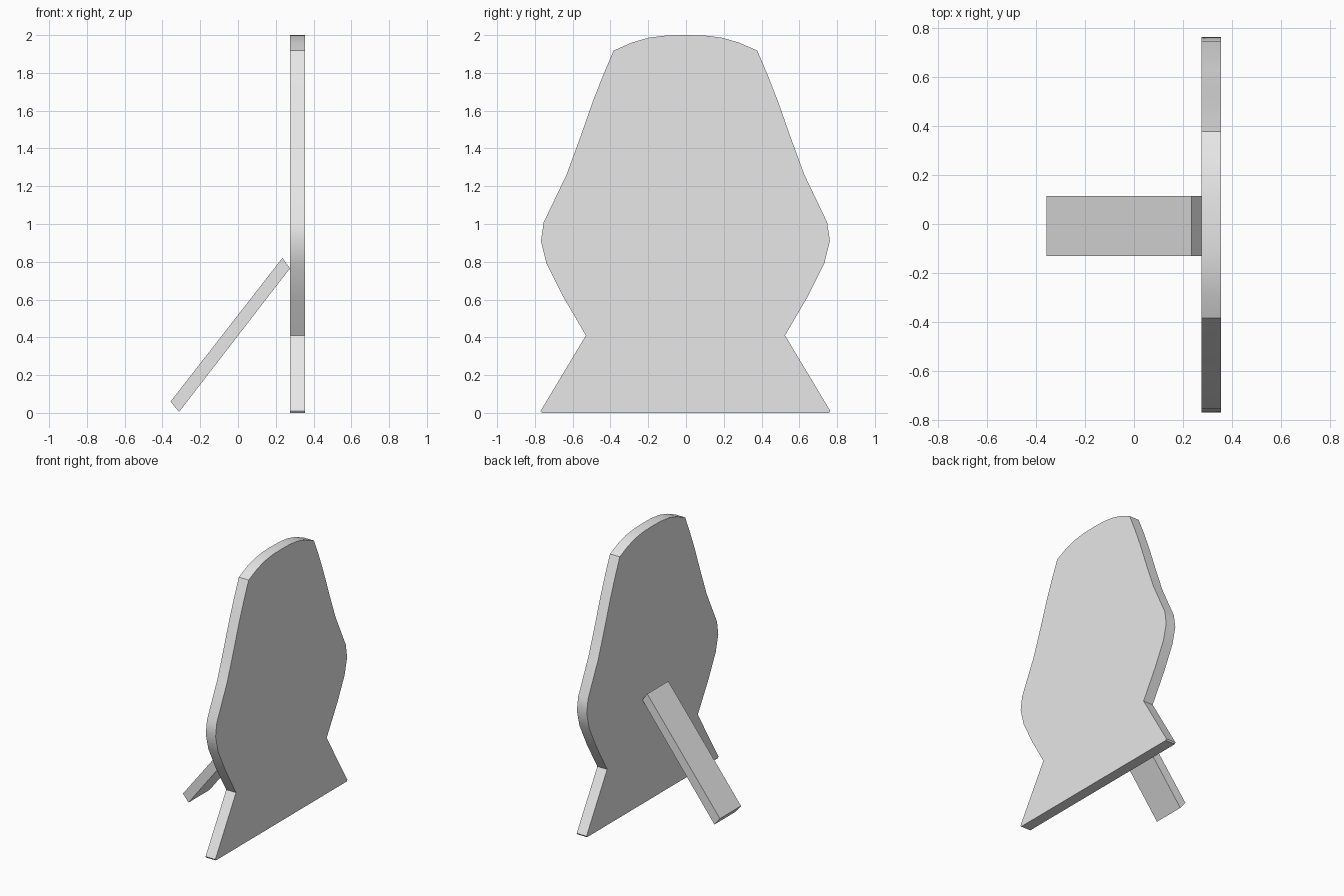
import bpy
import bmesh
import math

if "Cube" in bpy.data.objects:
    bpy.data.objects.remove(bpy.data.objects["Cube"], do_unlink=True)

# One plain grey for the whole stand
grey = bpy.data.materials.new("light_grey")
grey.use_nodes = True
colour = (0.8, 0.8, 0.8, 1)
grey.diffuse_color = colour
grey.node_tree.nodes["Principled BSDF"].inputs["Base Color"].default_value = colour


def extrude_outline(name, points, depth):
    """Fill a closed outline and push it out along the depth vector."""
    bm = bmesh.new()
    face = bm.faces.new([bm.verts.new(p) for p in points])
    moved = bmesh.ops.extrude_face_region(bm, geom=[face], use_keep_orig=True)
    verts = [g for g in moved["geom"] if isinstance(g, bmesh.types.BMVert)]
    bmesh.ops.translate(bm, verts=verts, vec=depth)
    bmesh.ops.recalc_face_normals(bm, faces=bm.faces)
    mesh = bpy.data.meshes.new(name)
    bm.to_mesh(mesh)
    bm.free()
    mesh.materials.append(grey)
    obj = bpy.data.objects.new(name, mesh)
    bpy.context.collection.objects.link(obj)
    return obj


# Panel: half outline (half width, height) from the foot to the crown, mirrored
half = [(0.76, 0), (0.767, 0.01), (0.527, 0.41), (0.65, 0.62), (0.735, 0.79),
        (0.765, 0.91), (0.75, 1.01), (0.63, 1.26), (0.56, 1.45), (0.49, 1.65),
        (0.435, 1.79), (0.38, 1.918), (0.285, 1.96), (0.195, 1.986), (0.1, 1.998)]
middle = -0.003
outline = [(middle + w, z) for w, z in half] + [(middle, 2)]
outline += [(middle - w, z) for w, z in reversed(half)]
panel = extrude_outline("panel", [(0.275, y, z) for y, z in outline], (0.08, 0, 0))

# Leaning strut behind the panel
side = [(0.235, 0.82), (0.275, 0.765), (-0.312, 0.005), (-0.357, 0.06)]
strut = extrude_outline("strut", [(x, -0.13, z) for x, z in side], (0, 0.245, 0))

# Smooth the curved rim, keep corners crisp
bpy.ops.object.select_all(action="DESELECT")
panel.select_set(True)
bpy.context.view_layer.objects.active = panel
bpy.ops.object.shade_smooth_by_angle(angle=math.radians(30))
